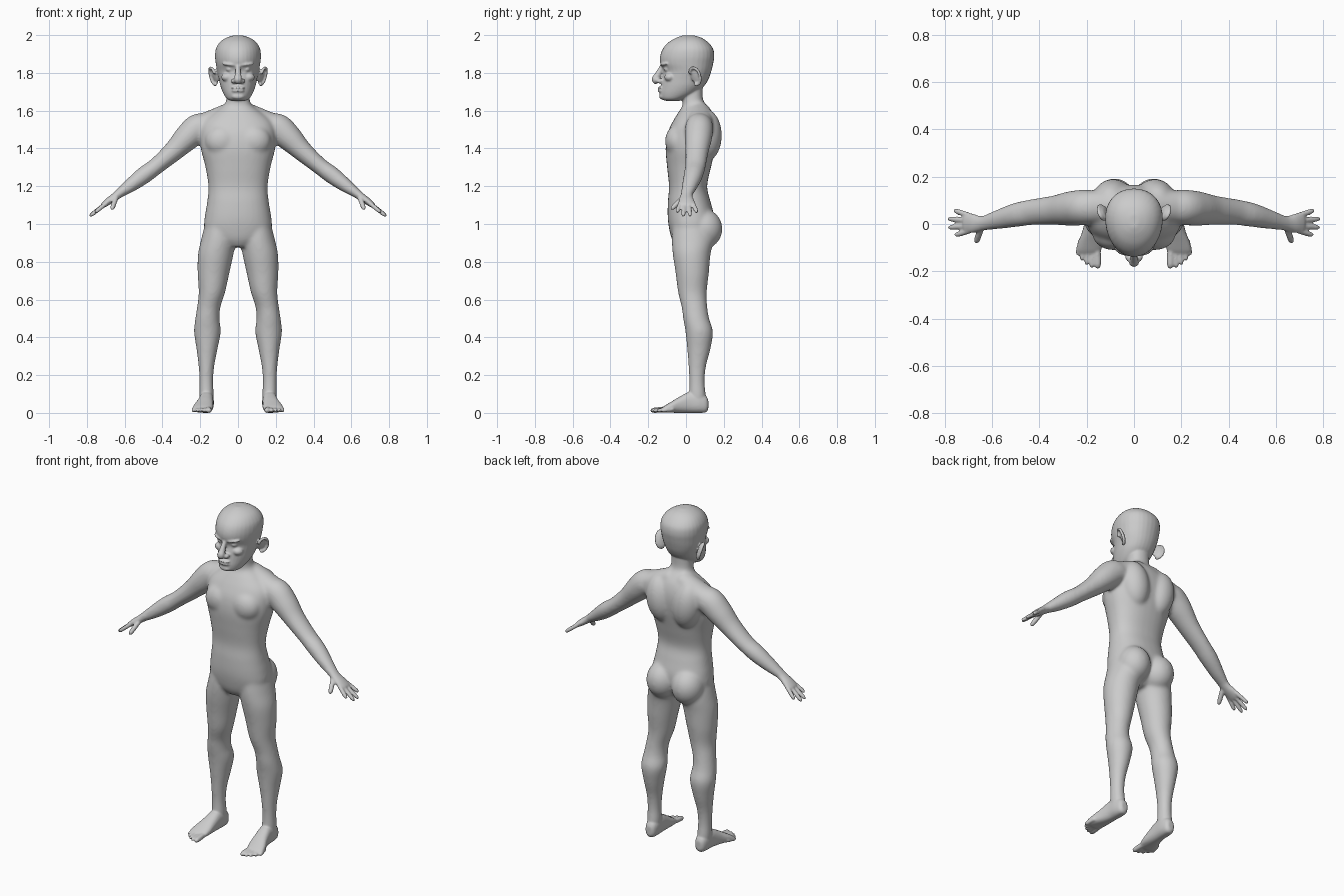
import bpy, bmesh, math
from mathutils import Vector, Matrix, Euler


def spline(rows, steps=5):
    # Catmull-Rom through the parameter rows
    out = []
    for i in range(len(rows) - 1):
        p = [rows[max(0, min(len(rows) - 1, i + k))] for k in (-1, 0, 1, 2)]
        for s in range(steps):
            t = s / steps
            out.append([0.5 * (2 * b + (c - a) * t + (2 * a - 5 * b + 4 * c - d) * t * t
                               + (3 * b - a - 3 * c + d) * t ** 3) for a, b, c, d in zip(*p)])
    return out + [list(rows[-1])]


def tube(bm, rows, ref=(1, 0, 0), axis=None, power=2.0, egg=0.0, side=1, n=32):
    # rows: x, y, z, radius along ref, radius across; egg widens the +v side
    rows = spline(rows)
    rings = []
    for i, r in enumerate(rows):
        c = Vector(r[:3])
        t = Vector(axis) if axis else (Vector(rows[min(i + 1, len(rows) - 1)][:3])
                                       - Vector(rows[max(i - 1, 0)][:3])).normalized()
        u = Vector(ref)
        u = (u - t * u.dot(t)).normalized()
        v = t.cross(u)
        ring = []
        for k in range(n):
            a = 2 * math.pi * k / n
            ca, sa = math.cos(a), math.sin(a)
            cu = math.copysign(abs(ca) ** (2 / power), ca)
            sv = math.copysign(abs(sa) ** (2 / power), sa)
            p = c + u * (max(r[3], 0.002) * cu * (1 + egg * sv)) + v * (max(r[4], 0.002) * sv)
            p.x *= side
            ring.append(bm.verts.new(p))
        rings.append(ring)
    for a, b in zip(rings, rings[1:]):
        for k in range(n):
            bm.faces.new((a[k], a[(k + 1) % n], b[(k + 1) % n], b[k]))
    bm.faces.new(rings[0][::-1])
    bm.faces.new(rings[-1])


def stack(rows):
    # z, front, back, half width -> upright tube rows
    return [(0, (f + b) / 2, z, w, (b - f) / 2) for z, f, b, w in rows]


def ball(bm, c, r, rot=(0, 0, 0), side=1):
    m = (Matrix.Translation((c[0] * side, c[1], c[2]))
         @ Euler((rot[0], rot[1] * side, rot[2] * side)).to_matrix().to_4x4()
         @ Matrix.Diagonal((*r, 1)))
    bmesh.ops.create_uvsphere(bm, u_segments=28, v_segments=18, radius=1, matrix=m)


def finger(bm, a, b, r, side, ref=(0, 1, 0)):
    a, b = Vector(a), Vector(b)
    rows = [(*a.lerp(b, t), r * k, r * k) for t, k in
            ((0, 1), (.35, 1), (.6, 1), (.85, .9), (.96, .6), (1, .25))]
    tube(bm, rows, ref=ref, side=side, n=14)


def fuse(bm, name, voxel, smooth):
    # one continuous skin from the overlapping parts
    bmesh.ops.recalc_face_normals(bm, faces=bm.faces)
    me = bpy.data.meshes.new(name)
    bm.to_mesh(me)
    bm.free()
    ob = bpy.data.objects.new(name, me)
    bpy.context.collection.objects.link(ob)
    m = ob.modifiers.new("fuse", 'REMESH')
    m.mode, m.voxel_size, m.use_smooth_shade = 'VOXEL', voxel, True
    s = ob.modifiers.new("smooth", 'SMOOTH')
    s.factor, s.iterations = 0.5, smooth
    bpy.ops.object.select_all(action='DESELECT')
    ob.select_set(True)
    bpy.context.view_layer.objects.active = ob
    bpy.ops.object.convert(target='MESH')
    return ob


UP = (0, 0, 1)
bm = bmesh.new()
# torso and neck
tube(bm, stack([(.88, -.05, .08, .06), (.92, -.075, .12, .14), (.98, -.09, .145, .178),
                (1.04, -.097, .15, .176), (1.12, -.096, .13, .163), (1.2, -.09, .112, .157),
                (1.3, -.10, .132, .172), (1.4, -.108, .155, .197), (1.48, -.098, .165, .20),
                (1.54, -.072, .16, .185), (1.59, -.042, .142, .13), (1.625, -.02, .115, .08),
                (1.66, -.02, .09, .062), (1.74, -.03, .09, .06)]), axis=UP, power=2.3)
for s in (1, -1):
    # chest, shoulder blade, buttock, shoulder slope
    ball(bm, (.085, -.045, 1.44), (.09, .066, .085), side=s)
    ball(bm, (.088, .105, 1.47), (.085, .085, .14), (0, .15, 0), side=s)
    ball(bm, (.083, .095, .975), (.092, .098, .105), side=s)
    tube(bm, [(.03, .07, 1.6, .06, .05), (.11, .075, 1.565, .065, .052),
              (.2, .07, 1.525, .07, .055)], ref=(0, 1, 0), side=s)
    # leg
    tube(bm, [(.095, .03, 1.0, .08, .10), (.103, .035, .92, .092, .11), (.118, .03, .84, .094, .10),
              (.130, .033, .74, .084, .088), (.138, .034, .64, .070, .076),
              (.155, .045, .56, .062, .068), (.162, .054, .50, .064, .069),
              (.162, .070, .43, .071, .073), (.164, .068, .34, .056, .062),
              (.167, .060, .25, .042, .047), (.168, .058, .17, .037, .041),
              (.167, .06, .10, .039, .045), (.167, .06, .05, .036, .045)], axis=UP, side=s)
    # arm
    tube(bm, [(.15, .07, 1.515, .07, .065), (.21, .07, 1.51, .075, .076), (.27, .065, 1.458, .073, .07),
              (.34, .058, 1.388, .062, .055), (.43, .05, 1.31, .055, .045),
              (.50, .038, 1.258, .051, .046), (.57, .02, 1.205, .042, .037),
              (.63, .005, 1.162, .033, .025), (.66, 0, 1.14, .034, .021)], ref=(0, 1, 0), side=s)
body = fuse(bm, "body", .008, 14)

bm = bmesh.new()
bm.from_mesh(body.data)
bpy.data.objects.remove(body)
# skull and jaw
tube(bm, stack([(1.652, -.10, -.04, .03), (1.662, -.13, -.01, .056), (1.69, -.139, .05, .076),
                (1.73, -.134, .095, .092), (1.77, -.128, .12, .101), (1.81, -.120, .134, .110),
                (1.85, -.136, .144, .117), (1.89, -.137, .15, .121), (1.93, -.122, .143, .116),
                (1.965, -.09, .115, .094), (1.988, -.05, .08, .06), (2.0, -.015, .04, .02)]),
     axis=UP, power=2.1, egg=.10)
# nose and lips
tube(bm, [(0, -.118, 1.85, .012, .012), (0, -.134, 1.82, .013, .014),
          (0, -.152, 1.785, .018, .018), (0, -.163, 1.765, .021, .019),
          (0, -.150, 1.748, .014, .012)])
ball(bm, (0, -.133, 1.722), (.036, .017, .007))
ball(bm, (0, -.132, 1.706), (.034, .017, .008))
ball(bm, (0, -.122, 1.676), (.036, .02, .016))
for s in (1, -1):
    ball(bm, (.022, -.139, 1.758), (.015, .02, .013), side=s)
    # brow, eye, cheek
    ball(bm, (.045, -.112, 1.846), (.042, .02, .009), (0, -.12, .35), side=s)
    ball(bm, (.043, -.101, 1.82), (.021, .016, .012), side=s)
    ball(bm, (.06, -.088, 1.778), (.03, .026, .022), (0, 0, .5), side=s)
    # ear: thin shell with a raised rim
    ball(bm, (.122, .05, 1.785), (.008, .028, .045), (.1, .3, -.45), side=s)
    rot = Euler((.1, .3, -.45)).to_matrix()
    rim = []
    for k in range(15):
        a = math.radians(-120 + 20 * k)
        p = Vector((.128, .05, 1.785)) + rot @ Vector((.006, .03 * math.cos(a), .047 * math.sin(a)))
        rim.append((*p, .008, .008))
    tube(bm, rim, side=s, n=12)
    # palm, fingers, thumb
    tube(bm, [(.625, .005, 1.165, .03, .024), (.655, .002, 1.143, .033, .021),
              (.685, .003, 1.122, .041, .019), (.71, .004, 1.103, .042, .015),
              (.72, .004, 1.096, .034, .010)], ref=(0, 1, 0), side=s)
    for y, tip in ((.036, (.762, .058, 1.062)), (.014, (.787, .022, 1.042)),
                   (-.008, (.785, -.015, 1.042)), (-.029, (.757, -.048, 1.062))):
        finger(bm, (.695, y, 1.113), tip, .0115, s)
    finger(bm, (.645, -.015, 1.142), (.668, -.079, 1.078), .0135, s, ref=UP)
    # foot
    tube(bm, [(.165, .118, .045, .016, .025), (.165, .105, .048, .03, .044),
              (.166, .07, .056, .038, .055), (.168, .02, .057, .039, .056),
              (.174, -.03, .045, .044, .044), (.183, -.075, .032, .052, .030),
              (.19, -.11, .022, .052, .019), (.192, -.125, .018, .042, .012)],
         axis=(0, -1, 0), power=2.4, side=s)
    # toes
    for i, (x, y) in enumerate(((.153, -.188), (.179, -.186), (.201, -.173), (.221, -.155), (.238, -.132))):
        finger(bm, (.156 + .017 * i, -.09 + .006 * i, .022), (x, y, .013), .0155 if i == 0 else .0115,
               s, ref=(1, 0, 0))
figure = fuse(bm, "human_figure", .0055, 3)
# rest the soles on the floor
low = min(v.co.z for v in figure.data.vertices)
figure.data.transform(Matrix.Translation((0, 0, -low)))
figure.data.shade_smooth()
